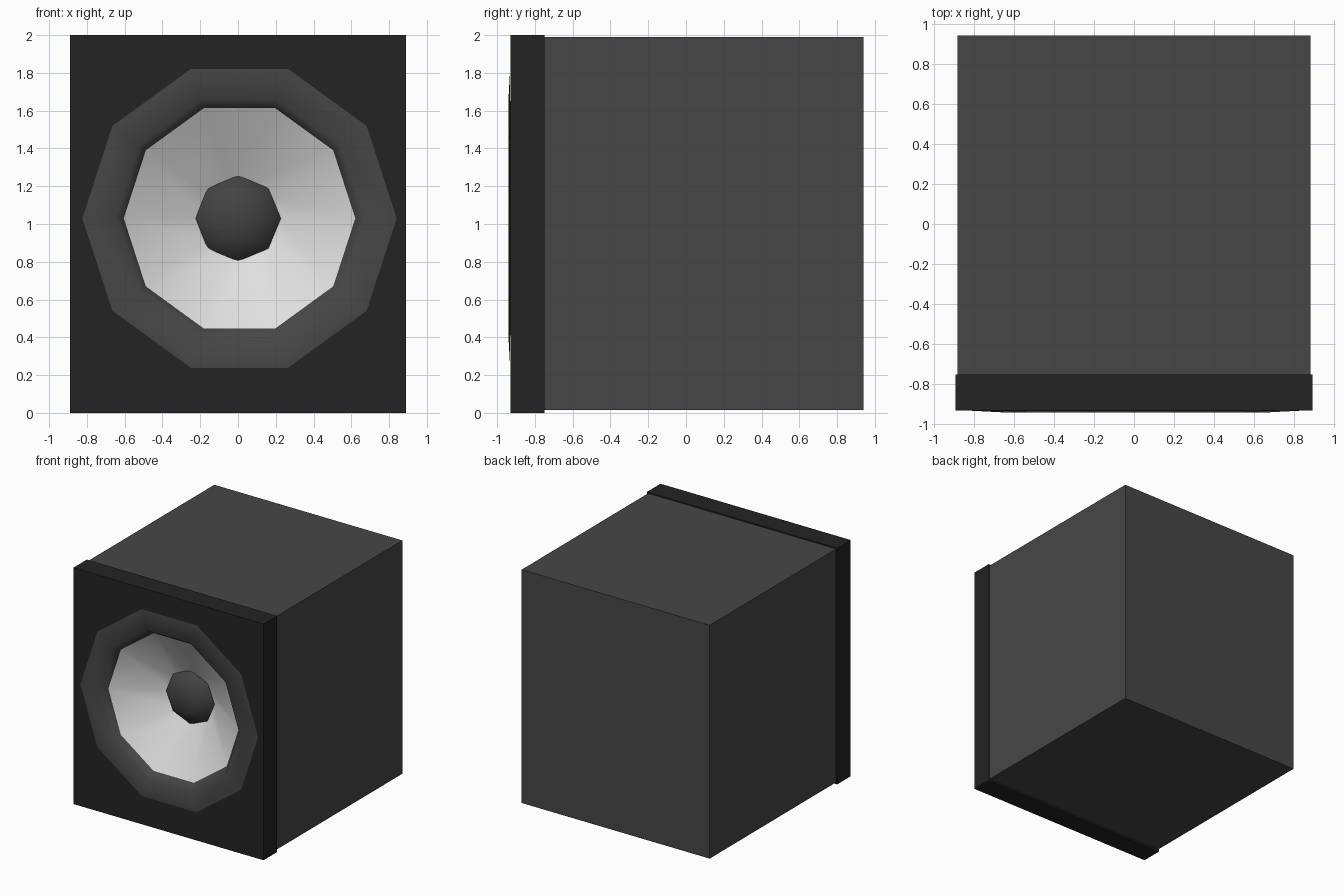
import bpy, bmesh, math

if "Cube" in bpy.data.objects:
    bpy.data.objects.remove(bpy.data.objects["Cube"])

def material(name, v):
    m = bpy.data.materials.new(name)
    m.diffuse_color = (v, v, v, 1)
    m.use_nodes = True
    m.node_tree.nodes["Principled BSDF"].inputs["Base Color"].default_value = m.diffuse_color
    return m

cabinet_grey = material("cabinet grey", 0.062)
panel_black = material("panel black", 0.017)
rubber_grey = material("rubber grey", 0.062)
cone_white = material("cone white", 0.74)
cap_grey = material("cap grey", 0.055)

def finish(name, bm, mat, smooth=False):
    bmesh.ops.recalc_face_normals(bm, faces=bm.faces)
    # open driver parts must face the front
    if smooth and sum(f.normal.y * f.calc_area() for f in bm.faces) > 0:
        bmesh.ops.reverse_faces(bm, faces=bm.faces)
    for f in bm.faces:
        f.smooth = smooth
    me = bpy.data.meshes.new(name)
    bm.to_mesh(me)
    bm.free()
    me.materials.append(mat)
    ob = bpy.data.objects.new(name, me)
    bpy.context.collection.objects.link(ob)
    return ob

def box(name, lo, hi, mat, open_front=False):
    bm = bmesh.new()
    bmesh.ops.create_cube(bm, size=1)
    for v in bm.verts:
        v.co = [(l + h) / 2 + c * (h - l) for c, l, h in zip(v.co, lo, hi)]
    bmesh.ops.recalc_face_normals(bm, faces=bm.faces)
    front = [f for f in bm.faces if f.normal.y < -0.5]
    if open_front:
        bmesh.ops.delete(bm, geom=front, context='FACES')
    return finish(name, bm, mat)

def lathe(name, profile, sides, cx, cz, mat, cap_ends=False):
    """Revolve (radius, y) points around a front-to-back axis."""
    bm = bmesh.new()
    rings = []
    for r, y in profile:
        if r == 0:
            rings.append([bm.verts.new((cx, y, cz))] * sides)
        else:
            rings.append([bm.verts.new((cx + r * math.cos(math.tau * i / sides), y,
                                        cz + r * math.sin(math.tau * i / sides)))
                          for i in range(sides)])
    for a, b in zip(rings, rings[1:]):
        for i in range(sides):
            j = (i + 1) % sides
            bm.faces.new(list(dict.fromkeys((a[i], a[j], b[j], b[i]))))
    if cap_ends:
        bm.faces.new(rings[0])
        bm.faces.new(rings[-1])
    return finish(name, bm, mat, smooth=not cap_ends)

CX, CZ = 0.008, 1.03

# Cabinet and front panel
box("cabinet", (-0.88, -0.75, 0.015), (0.88, 0.94, 1.99), cabinet_grey, open_front=True)
panel = box("front_panel", (-0.89, -0.93, 0), (0.89, -0.75, 2), panel_black)

# Opening for the driver
cutter = lathe("panel_cutter", [(0.72, -1.2), (0.72, -0.5)], 10, CX, CZ, panel_black, cap_ends=True)
cutter.hide_render = True
cutter.hide_viewport = True
mod = panel.modifiers.new("driver_hole", 'BOOLEAN')
mod.operation = 'DIFFERENCE'
mod.solver = 'EXACT'
mod.object = cutter

# Rubber surround, cone and dust cap
lathe("surround", [(0.832, -0.931), (0.66, -0.94), (0.613, -0.87)], 10, CX, CZ, rubber_grey)
lathe("cone", [(0.613, -0.87), (0.2, -0.62), (0.08, -0.56), (0, -0.56)], 10, CX, CZ, cone_white)
lathe("dust_cap", [(0.227, -0.636), (0.19, -0.68), (0.11, -0.72), (0, -0.735)], 8, 0, CZ, cap_grey)
